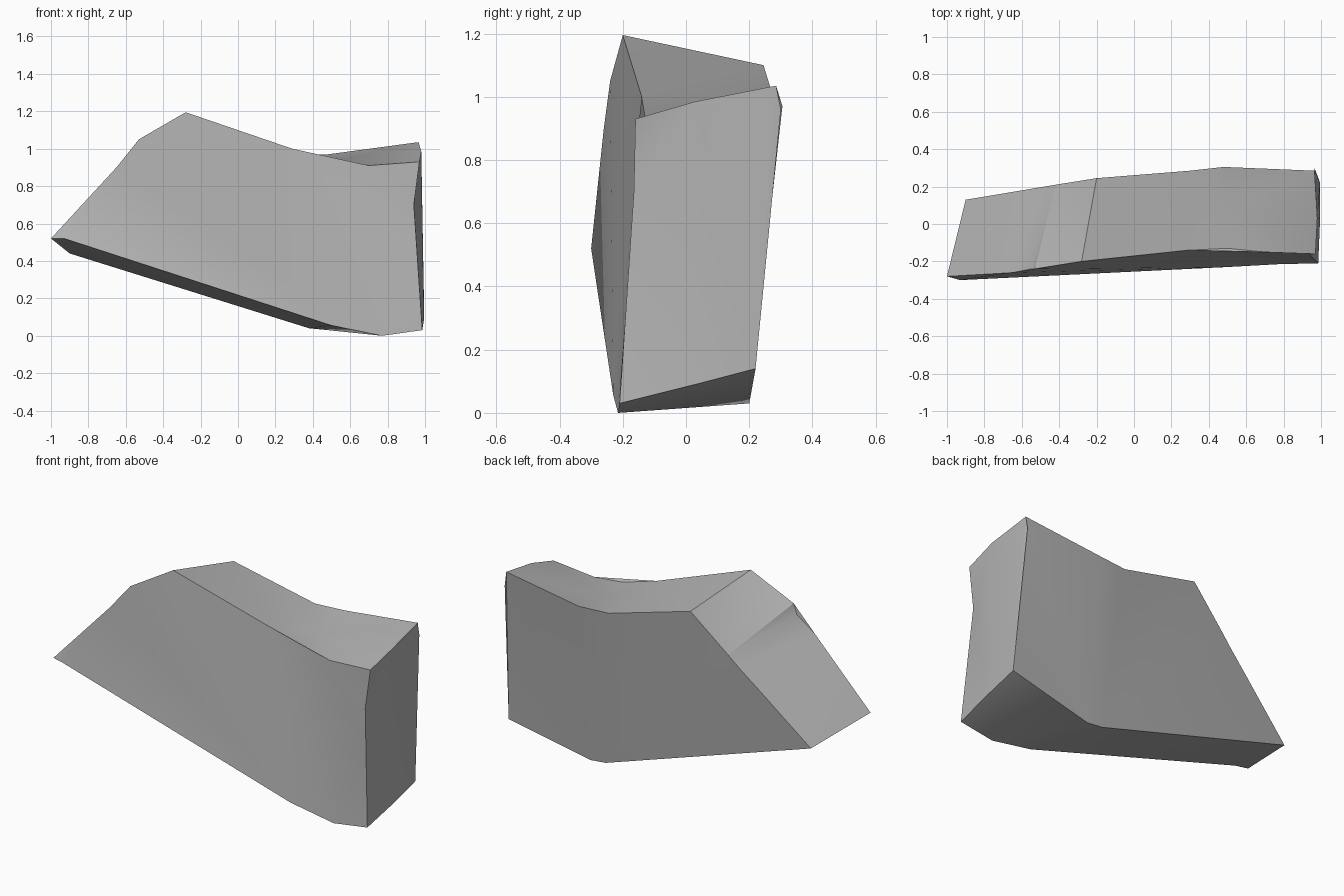
import bpy
import bmesh
from math import radians

cube = bpy.data.objects.get("Cube")
if cube:
    bpy.data.objects.remove(cube, do_unlink=True)

# Stone colour
stone = bpy.data.materials.new("stone grey")
stone.use_nodes = True
colour = (0.45, 0.45, 0.45, 1)
stone.diffuse_color = colour
stone.node_tree.nodes["Principled BSDF"].inputs["Base Color"].default_value = colour

bm = bmesh.new()


def edge_line(*points):
    """Add the corners along one edge of the boulder."""
    return [bm.verts.new(p) for p in points]


def face(*corners):
    return bm.faces.new(corners)


def strip(front, back):
    """Join two edge lines of equal length with quads."""
    for i in range(len(front) - 1):
        face(front[i], front[i + 1], back[i + 1], back[i])


# Upper edges, from the low tip over the peak to the saddle
front_ridge = edge_line(
    (-1, -.28, .52), (-.65, -.26, .9), (-.55, -.24, .99), (-.53, -.24, 1.05),
    (-.28, -.2, 1.195), (.29, -.14, 1))
back_ridge = edge_line(
    (-.9, .13, .44), (-.6, .18, .72), (-.48, .2, .83), (-.42, .21, .89),
    (-.2, .245, 1.1), (.3, .285, .97))
tip, saddle_front = front_ridge[0], front_ridge[-1]
back_tip, saddle_back = back_ridge[0], back_ridge[-1]

# Saddle rim and its lowest point
rim_front = edge_line((.5, -.13, .94), (.7, -.15, .91), (.97, -.16, .93))
rim_back = edge_line((.98, .03, .985), (.965, .285, 1.035), (.48, .305, .97))
hollow, = edge_line((.5, .07, .93))

# Tall end edges, top to bottom
end_front = edge_line((.94, -.165, .7), (.95, -.18, .45), (.985, -.21, .03))
end_back = edge_line((.965, .3, .96), (.995, .22, .14))
end_foot, = edge_line((.995, .03, .09))

# Lower edges, from the foot back to the tip
front_foot = edge_line((.77, -.215, 0), (.5, -.23, .055), (-.93, -.3, .52))
back_foot = edge_line((.48, .2, .03), (.38, .2, .04))

# Top surface
strip(front_ridge, back_ridge)
rim = [saddle_front, *rim_front, *rim_back, saddle_back]
for a, b in zip(rim, rim[1:] + rim[:1]):
    face(a, b, hollow)

# Tall end and underside
face(rim_front[-1], *end_front, end_foot, end_back[1], end_back[0],
     rim_back[1], rim_back[0])
face(end_front[-1], front_foot[0], end_foot)
face(front_foot[0], back_foot[0], end_back[1], end_foot)
face(front_foot[0], front_foot[1], back_foot[0])
face(front_foot[1], front_foot[2], back_tip, back_foot[1], back_foot[0])
face(tip, front_foot[2], back_tip)

# Front, creased from the saddle to the tall end
face(*front_ridge, end_front[1], end_front[2], *front_foot)
face(saddle_front, *rim_front, end_front[0], end_front[1])

# Back, bent below the saddle
face(*back_ridge, back_foot[0], back_foot[1])
face(saddle_back, rim_back[2], rim_back[1], *end_back, back_foot[0])

bmesh.ops.triangulate(bm, faces=bm.faces[:], ngon_method='BEAUTY')
bmesh.ops.recalc_face_normals(bm, faces=bm.faces[:])

mesh = bpy.data.meshes.new("boulder")
bm.to_mesh(mesh)
bm.free()
mesh.materials.append(stone)
boulder = bpy.data.objects.new("boulder", mesh)
bpy.context.collection.objects.link(boulder)

# Soft within each broad facet, crisp between them
bpy.context.view_layer.objects.active = boulder
boulder.select_set(True)
bpy.ops.object.shade_smooth_by_angle(angle=radians(30))
